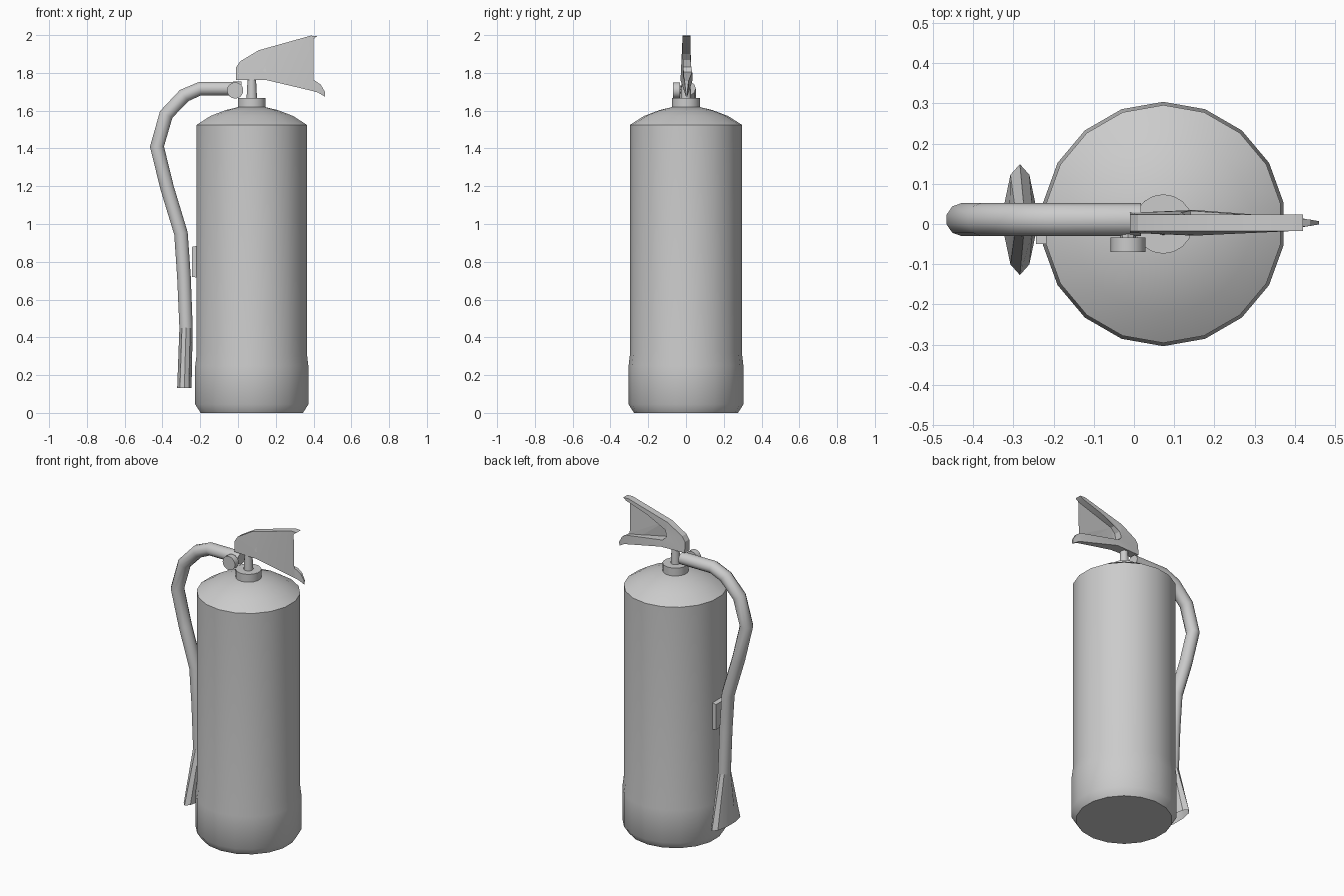
import bpy, bmesh, math
from mathutils import Vector

if "Cube" in bpy.data.objects:
    bpy.data.objects.remove(bpy.data.objects["Cube"])

CX = 0.073  # axis of the cylinder


def finish(name, bm, angle=35):
    bmesh.ops.recalc_face_normals(bm, faces=bm.faces)
    me = bpy.data.meshes.new(name)
    bm.to_mesh(me)
    bm.free()
    ob = bpy.data.objects.new(name, me)
    bpy.context.collection.objects.link(ob)
    bpy.ops.object.select_all(action='DESELECT')
    ob.select_set(True)
    bpy.context.view_layer.objects.active = ob
    if angle:
        bpy.ops.object.shade_smooth_by_angle(angle=math.radians(angle))
    return ob


def loft(name, rings, cap_start=True, cap_end=True, angle=35):
    """Skin a list of equally sized rings of points."""
    bm = bmesh.new()
    vs = [[bm.verts.new(p) for p in r] for r in rings]
    n = len(vs[0])
    for a, b in zip(vs, vs[1:]):
        for i in range(n):
            j = (i + 1) % n
            bm.faces.new((a[i], a[j], b[j], b[i]))
    if cap_start:
        bm.faces.new(vs[0])
    if cap_end:
        bm.faces.new(vs[-1])
    return finish(name, bm, angle)


def lathe(name, profile, x, sides=18):
    rings = []
    for r, z in profile:
        angs = [math.pi / 2 + 2 * math.pi * i / sides for i in range(sides)]
        rings.append([(x + r * math.cos(a), r * math.sin(a), z) for a in angs])
    return loft(name, rings)


# Tank, with wider skirt and domed shoulder
lathe("tank", [(0.275, 0), (0.304, 0.045), (0.304, 0.25), (0.296, 0.315),
               (0.296, 1.525), (0.222, 1.572), (0.14, 1.603), (0.06, 1.622)], CX)

# Neck collar and valve stem
lathe("neck_collar", [(0.074, 1.605), (0.074, 1.668)], CX)
lathe("valve_stem", [(0.028, 1.66), (0.022, 1.775)], CX, 12)

# Pressure gauge facing the front
rings = []
for y in (-0.07, -0.033):
    rings.append([(-0.015 + 0.043 * math.cos(a), y, 1.707 + 0.043 * math.sin(a))
                  for a in (2 * math.pi * i / 16 for i in range(16))])
loft("gauge", rings)
# short post joining the gauge to the hose outlet
rings = [[(-0.015 + 0.02 * math.cos(a), y, 1.712 + 0.02 * math.sin(a))
          for a in (2 * math.pi * i / 8 for i in range(8))] for y in (-0.035, 0.0)]
loft("gauge_post", rings)

# Hose flowing into the flattened nozzle: x, z, half thickness, half width
path = [(0.018, 1.717, .038, .041), (-0.2, 1.717, .038, .041),
        (-0.285, 1.68, .039, .041), (-0.38, 1.58, .039, .041),
        (-0.429, 1.41, .039, .041), (-0.375, 1.19, .038, .041),
        (-0.302, 0.95, .038, .041), (-0.286, 0.72, .038, .041),
        (-0.275, 0.45, .037, .042), (-0.284, 0.132, .04, .138)]
rings = []
for k, (x, z, t, w) in enumerate(path):
    a, b = path[max(k - 1, 0)], path[min(k + 1, len(path) - 1)]
    d = Vector((b[0] - a[0], 0, b[1] - a[1])).normalized()
    if k in (0, len(path) - 1):
        d = Vector((-1, 0, 0)) if k == 0 else Vector((0, 0, -1))
    side = Vector((-d.z, 0, d.x))
    rings.append([Vector((x, 0.011, z)) + side * t * math.sin(q) + Vector((0, w * math.cos(q), 0))
                  for q in (2 * math.pi * i / 10 for i in range(10))])
loft("hose", rings[:-1], cap_end=False, angle=40)
loft("nozzle", rings[-2:], cap_start=False, cap_end=False, angle=25)

# Nozzle clip on the tank side
bm = bmesh.new()
bmesh.ops.create_cube(bm, size=1)
for v in bm.verts:
    taper = 0.006 if v.co.x < 0 else 0
    v.co = (-0.228 + v.co.x * 0.032, v.co.y * 0.1,
            0.8 + v.co.z * (0.17 - 2 * taper))
finish("nozzle_clip", bm, 0)

# Carrying handle and squeeze lever: side outline x, z, half thickness
outline = [(0.385, 1.997, .021), (0.11, 1.92, .021), (0.01, 1.86, .021),
           (-0.01, 1.83, .021), (-0.01, 1.762, .025), (0.15, 1.762, .032),
           (0.40, 1.703, .013), (0.425, 1.695, .01), (0.46, 1.674, .003),
           (0.46, 1.70, .004), (0.438, 1.738, .008), (0.41, 1.757, .011),
           (0.14, 1.805, .030), (0.117, 1.83, .025), (0.127, 1.868, .021),
           (0.155, 1.90, .021), (0.40, 1.98, .021), (0.42, 1.995, .021)]
bm = bmesh.new()
sides = [[bm.verts.new((x, 0.003 + s * w, z)) for x, z, w in outline] for s in (-1, 1)]
faces = [bm.faces.new(s) for s in sides]
for i in range(len(outline)):
    j = (i + 1) % len(outline)
    bm.faces.new((sides[0][i], sides[0][j], sides[1][j], sides[1][i]))
bmesh.ops.triangulate(bm, faces=faces)
finish("handle", bm, 20)
